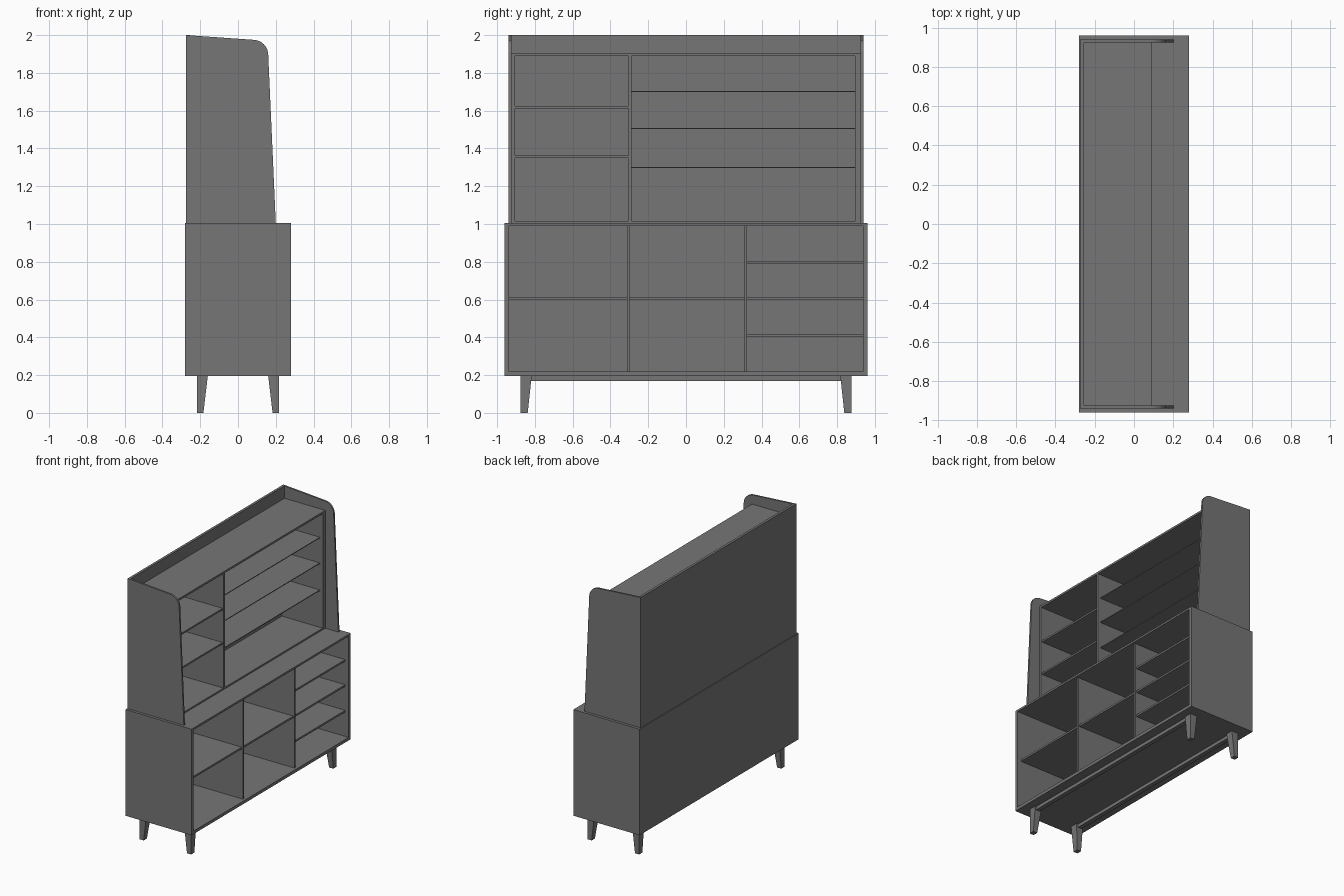
import bpy
import bmesh
import math

if "Cube" in bpy.data.objects:
    bpy.data.objects.remove(bpy.data.objects["Cube"], do_unlink=True)

# Single painted finish
GREY = (0.18, 0.18, 0.18, 1.0)
paint = bpy.data.materials.new("grey_finish")
paint.use_nodes = True
paint.diffuse_color = GREY
for node in paint.node_tree.nodes:
    if node.type == "BSDF_PRINCIPLED":
        node.inputs["Base Color"].default_value = GREY


def finish(name, bm):
    bmesh.ops.recalc_face_normals(bm, faces=bm.faces)
    mesh = bpy.data.meshes.new(name)
    bm.to_mesh(mesh)
    bm.free()
    mesh.materials.append(paint)
    obj = bpy.data.objects.new(name, mesh)
    bpy.context.scene.collection.objects.link(obj)
    return obj


def board(name, x, y, z):
    """Box spanning the given (low, high) ranges."""
    bm = bmesh.new()
    bmesh.ops.create_cube(bm, size=1)
    for v in bm.verts:
        for i, (low, high) in enumerate((x, y, z)):
            v.co[i] = high if v.co[i] > 0 else low
    return finish(name, bm)


def shelf(name, x, y, z, thick):
    return board(name, x, y, (z - thick / 2, z + thick / 2))


# Lower cabinet carcass
BACK, FRONT = -0.28, 0.28
depth = (BACK, FRONT)
board("cabinet_top", depth, (-0.96, 0.96), (0.99, 1.005))
board("cabinet_bottom", depth, (-0.96, 0.96), (0.195, 0.218))
board("cabinet_back", (BACK, -0.262), (-0.936, 0.936), (0.218, 0.99))
for side, s in (("left", 1), ("right", -1)):
    board("cabinet_side_" + side, depth, sorted((s * 0.936, s * 0.96)), (0.218, 0.99))

# Lower dividers and shelves
for i, y in enumerate((-0.305, 0.317)):
    board(f"cabinet_divider_{i}", (-0.262, 0.26), (y - 0.007, y + 0.007), (0.218, 0.99))
inner = (-0.262, 0.25)
shelf("cabinet_shelf_wide_0", inner, (-0.936, -0.312), 0.605, 0.014)
shelf("cabinet_shelf_wide_1", inner, (-0.298, 0.31), 0.605, 0.014)
for i, z in enumerate((0.41, 0.605, 0.797)):
    shelf(f"cabinet_shelf_narrow_{i}", inner, (0.324, 0.936), z, 0.014)

# Upper hutch: back, box and dividing panel
HUTCH = (-0.255, 0.09)
board("hutch_back", (-0.274, -0.255), (-0.925, 0.925), (1.005, 2.0))
board("hutch_top", HUTCH, (-0.925, 0.925), (1.89, 1.905))
board("hutch_floor", HUTCH, (-0.925, 0.925), (1.005, 1.017))
board("hutch_lining_right", HUTCH, (-0.925, -0.905), (1.017, 1.89))
board("hutch_lining_left", HUTCH, (0.894, 0.925), (1.017, 1.89))
board("hutch_divider", HUTCH, (-0.304, -0.288), (1.017, 1.89))
for i, z in enumerate((1.357, 1.618)):
    shelf(f"hutch_shelf_short_{i}", (-0.255, 0.083), (-0.905, -0.304), z, 0.013)
for i, z in enumerate((1.3, 1.506, 1.702)):
    shelf(f"hutch_shelf_long_{i}", (-0.255, 0.066), (-0.288, 0.894), z, 0.006)

# Tapered hutch sides with a rounded front corner
profile = [(-0.274, 1.005), (0.2, 1.005)]
for i in range(13):
    a = math.radians(3 + 83 * i / 12)
    profile.append((0.08 + 0.08 * math.cos(a), 1.895 + 0.08 * math.sin(a)))
profile.append((-0.274, 2.0))
for side, s in (("left", 1), ("right", -1)):
    bm = bmesh.new()
    face = bm.faces.new([bm.verts.new((x, s * 0.925, z)) for x, z in profile])
    grown = bmesh.ops.extrude_face_region(bm, geom=[face])["geom"]
    moved = [g for g in grown if isinstance(g, bmesh.types.BMVert)]
    bmesh.ops.translate(bm, verts=moved, vec=(0, s * 0.014, 0))
    obj = finish("hutch_side_" + side, bm)
    bpy.ops.object.select_all(action="DESELECT")
    bpy.context.view_layer.objects.active = obj
    obj.select_set(True)
    bpy.ops.object.shade_smooth_by_angle()

# Legs taper on their inner faces; a rail joins each pair along the length
for depth_name, sx in (("open", 1), ("rear", -1)):
    for side, sy in (("left", 1), ("right", -1)):
        leg = board(f"leg_{depth_name}_{side}", sorted((sx * 0.16, sx * 0.218)),
                    sorted((sy * 0.817, sy * 0.877)), (0, 0.195))
        for v in leg.data.vertices:
            if v.co.z < 0.1:
                if abs(v.co.x) < 0.2:
                    v.co.x = sx * 0.183
                if abs(v.co.y) < 0.85:
                    v.co.y = sy * 0.838
    board("rail_" + depth_name, sorted((sx * 0.175, sx * 0.208)), (-0.825, 0.825), (0.17, 0.195))
